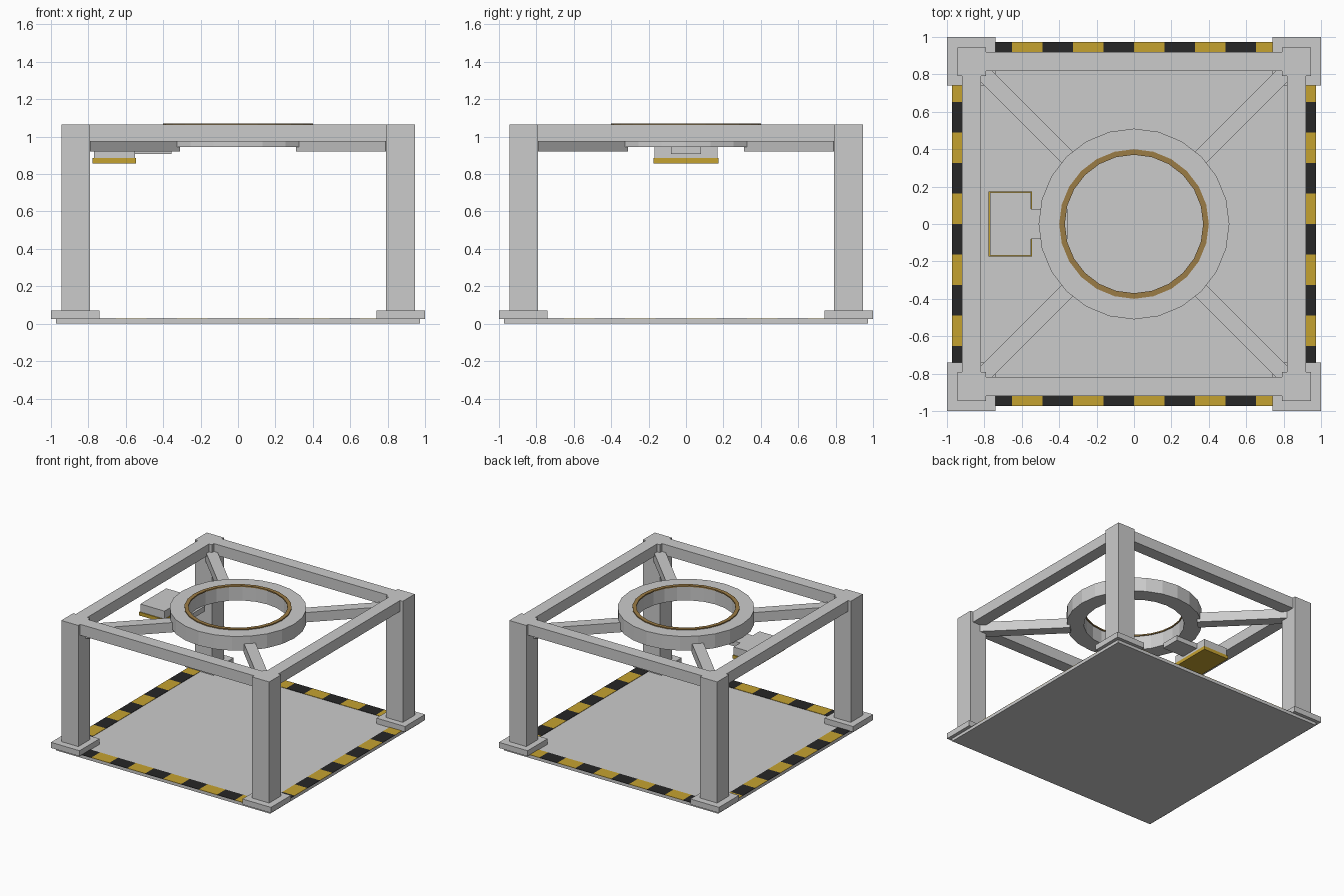
import bpy, bmesh
from math import pi, cos, sin, radians

if "Cube" in bpy.data.objects:
    bpy.data.objects.remove(bpy.data.objects["Cube"])


def material(name, color):
    m = bpy.data.materials.new(name)
    m.diffuse_color = (*color, 1)
    m.use_nodes = True
    m.node_tree.nodes["Principled BSDF"].inputs["Base Color"].default_value = m.diffuse_color
    return m


YELLOW = material("safety_yellow", (0.56, 0.36, 0.03))
BLACK = material("safety_black", (0.02, 0.02, 0.02))
BRONZE = material("bronze", (0.33, 0.20, 0.06))


def finish(name, bm, mat=None):
    bmesh.ops.recalc_face_normals(bm, faces=bm.faces)
    me = bpy.data.meshes.new(name)
    bm.to_mesh(me)
    bm.free()
    ob = bpy.data.objects.new(name, me)
    bpy.context.collection.objects.link(ob)
    if mat:
        me.materials.append(mat)
    return ob


def box(name, x, y, z, mat=None, angle=0):
    """Box from (min, max) ranges, optionally turned about the z axis."""
    bm = bmesh.new()
    bmesh.ops.create_cube(bm, size=1)
    for v in bm.verts:
        v.co = [r[0] + (c + 0.5) * (r[1] - r[0]) for c, r in zip(v.co, (x, y, z))]
    ob = finish(name, bm, mat)
    ob.rotation_euler.z = angle
    return ob


def ring(name, r_in, r_out, z0, z1, n=24, mat=None):
    bm = bmesh.new()
    profile = [(r_in, z0), (r_out, z0), (r_out, z1), (r_in, z1)]
    loops = [[bm.verts.new((r * cos(2 * pi * i / n), r * sin(2 * pi * i / n), z))
              for r, z in profile] for i in range(n)]
    for i in range(n):
        a, b = loops[i], loops[(i + 1) % n]
        for j in range(4):
            k = (j + 1) % 4
            bm.faces.new((a[j], b[j], b[k], a[k]))
    return finish(name, bm, mat)


def span(s, a, b):
    return tuple(sorted((s * a, s * b)))


# floor plate
box("floor_plate", (-0.972, 0.972), (-0.972, 0.972), (0, 0.024))

# corner feet and posts
for sx in (-1, 1):
    for sy in (-1, 1):
        box("foot", span(sx, 0.74, 1), span(sy, 0.74, 1), (0.024, 0.07))
        box("post", span(sx, 0.79, 0.945), span(sy, 0.79, 0.945), (0.07, 1.065))

# one side at a time: top beam, hazard stripes, diagonal arm
STEP = 0.163
for q in range(4):
    a = q * pi / 2
    box("top_beam", (-0.79, 0.79), (-0.92, -0.817), (0.975, 1.065), angle=a)
    for k in range(-5, 5):
        lo, hi = max(k * STEP, -0.745), min((k + 1) * STEP, 0.745)
        # keep yellow on the same side of the axis for opposite edges
        yellow = (k % 2 == 0) == (q in (0, 1))
        box("hazard_stripe", (lo, hi), (-0.972, -0.86), (0.024, 0.027),
            YELLOW if yellow else BLACK, a)
    box("diagonal_arm", (0.48, 1.16), (-0.043, 0.043), (0.92, 1.0),
        angle=a + radians(45))

# central ring with bronze rim
ring("central_ring", 0.378, 0.51, 0.945, 1.062)
ring("ring_rim", 0.37, 0.40, 1.06, 1.07, mat=BRONZE)

# sensor head on the left
box("head_bracket", (-0.56, -0.355), (-0.08, 0.08), (0.907, 0.95))
box("head_box", (-0.77, -0.55), (-0.168, 0.168), (0.885, 0.95))
box("head_pad", (-0.777, -0.545), (-0.175, 0.175), (0.857, 0.885), YELLOW)
